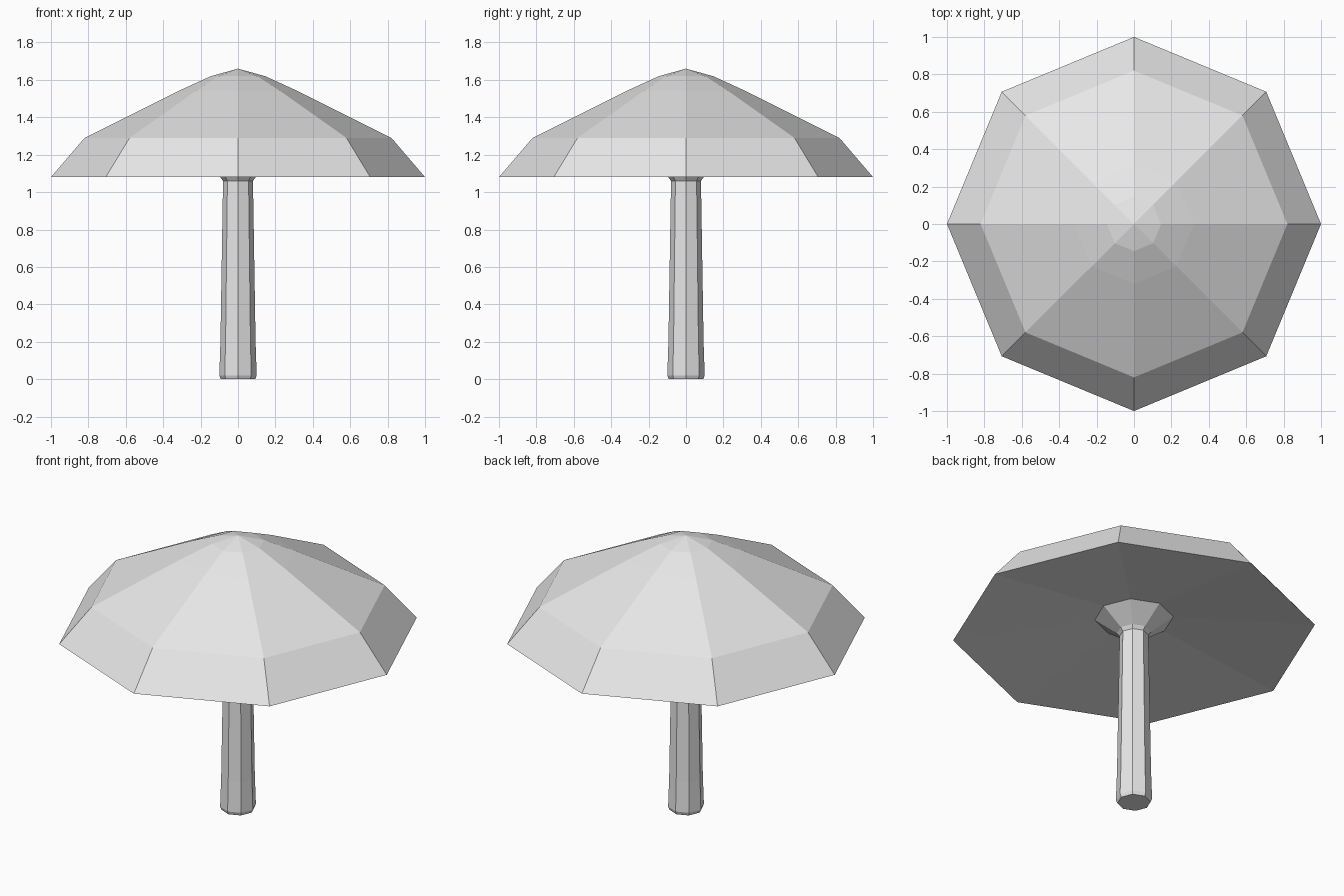
import bpy
import bmesh
from math import cos, sin, tau

SIDES = 8

cube = bpy.data.objects.get("Cube")
if cube:
    bpy.data.objects.remove(cube, do_unlink=True)

grey = bpy.data.materials.new("light_grey")
grey.use_nodes = True
grey.diffuse_color = (0.8, 0.8, 0.8, 1)
grey.node_tree.nodes["Principled BSDF"].inputs["Base Color"].default_value = grey.diffuse_color


def lathe(name, profile):
    """Spin a (radius, height) profile into a flat-faced octagonal solid."""
    bm = bmesh.new()
    rings = []
    for r, z in profile:
        count = SIDES if r > 0 else 1
        rings.append([bm.verts.new((r * cos(tau * i / SIDES), r * sin(tau * i / SIDES), z))
                      for i in range(count)])
    for low, high in zip(rings, rings[1:]):
        for i in range(SIDES):
            j = (i + 1) % SIDES
            corners = [low[i % len(low)], low[j % len(low)],
                       high[j % len(high)], high[i % len(high)]]
            bm.faces.new(list(dict.fromkeys(corners)))
    bmesh.ops.recalc_face_normals(bm, faces=bm.faces)
    mesh = bpy.data.meshes.new(name)
    bm.to_mesh(mesh)
    bm.free()
    mesh.materials.append(grey)
    obj = bpy.data.objects.new(name, mesh)
    bpy.context.collection.objects.link(obj)
    return obj


# Faceted cap: shallow hollow underside, steep rim band, sloping crown
lathe("cap", [(0, 1.195), (0.22, 1.17), (1.0, 1.08), (0.82, 1.29),
              (0.32, 1.54), (0.145, 1.62), (0, 1.66)])

# Tapered stem with a bevelled foot and a collar flaring into the cap
lathe("stem", [(0, 0), (0.092, 0), (0.1, 0.02), (0.094, 0.2),
               (0.08, 1.06), (0.095, 1.08), (0.22, 1.172), (0, 1.19)])
